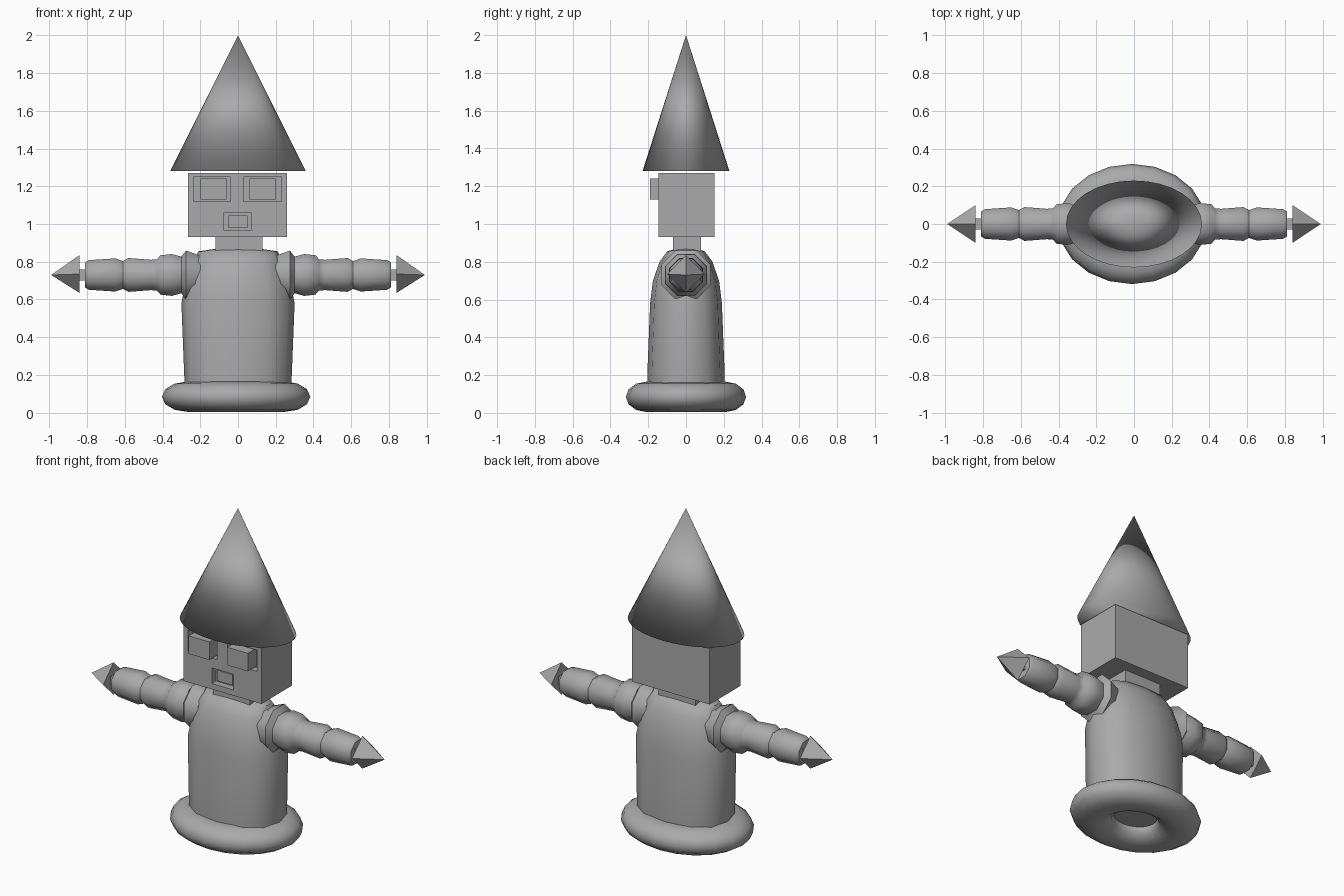
import bpy, bmesh, math
from mathutils import Matrix, Vector

cube = bpy.data.objects.get("Cube")
if cube:
    bpy.data.objects.remove(cube)

grey = bpy.data.materials.new("plain grey")
grey.use_nodes = True
grey.diffuse_color = (0.4, 0.4, 0.4, 1)
grey.node_tree.nodes["Principled BSDF"].inputs["Base Color"].default_value = (0.4, 0.4, 0.4, 1)


def finish(name, bm, angle=None):
    """Turn a bmesh into an object; angle sets smooth shading."""
    bmesh.ops.recalc_face_normals(bm, faces=bm.faces)
    mesh = bpy.data.meshes.new(name)
    bm.to_mesh(mesh)
    bm.free()
    obj = bpy.data.objects.new(name, mesh)
    bpy.context.collection.objects.link(obj)
    mesh.materials.append(grey)
    select(obj)
    if angle:
        bpy.ops.object.shade_smooth_by_angle(angle=math.radians(angle))
    return obj


def select(obj):
    bpy.ops.object.select_all(action='DESELECT')
    obj.select_set(True)
    bpy.context.view_layer.objects.active = obj


def box(name, lo, hi):
    bm = bmesh.new()
    bmesh.ops.create_cube(bm, size=1)
    lo, hi = Vector(lo), Vector(hi)
    for v in bm.verts:
        v.co = (lo + hi) / 2 + v.co * (hi - lo)
    return finish(name, bm)


def loft(name, rings, angle):
    """Skin a list of closed rings of points and cap both ends."""
    bm = bmesh.new()
    loops = [[bm.verts.new(p) for p in ring] for ring in rings]
    count = len(loops[0])
    for a, b in zip(loops, loops[1:]):
        for i in range(count):
            j = (i + 1) % count
            bm.faces.new((a[i], a[j], b[j], b[i]))
    bm.faces.new(loops[0])
    bm.faces.new(loops[-1])
    return finish(name, bm, angle)


def oval(count, power=1.0, turn=0.0):
    """Unit oval; a power below one squares it off."""
    pts = []
    for i in range(count):
        a = math.tau * i / count + turn
        c, s = math.cos(a), math.sin(a)
        pts.append((math.copysign(abs(c) ** power, c), math.copysign(abs(s) ** power, s)))
    return pts


# Flattened ring base
bm = bmesh.new()
rows = []
for u, v in oval(20):
    rows.append([bm.verts.new(((0.26 + 0.133 * c) * u - 0.01, (0.26 + 0.133 * c) * v * 0.81,
                               0.085 + 0.08 * s)) for c, s in oval(12)])
for i in range(20):
    for j in range(12):
        k, m = (i + 1) % 20, (j + 1) % 12
        bm.faces.new((rows[i][j], rows[k][j], rows[k][m], rows[i][m]))
finish("base_ring", bm, 60)

# Torso: height, half width, half depth
torso = [(0.08, 0.28, 0.20), (0.2, 0.285, 0.205), (0.58, 0.30, 0.19), (0.70, 0.275, 0.175),
         (0.80, 0.24, 0.14), (0.855, 0.21, 0.10), (0.87, 0.11, 0.05)]
loft("torso", [[(x * w, y * d, z) for x, y in oval(12, 0.85)] for z, w, d in torso], 50)

# Neck
box("neck", (-0.12, -0.07, 0.84), (0.13, 0.08, 0.95))

# Head with recessed eye sockets and mouth
head = box("head", (-0.265, -0.145, 0.93), (0.26, 0.15, 1.27))
openings = [((-0.235, 1.12), (-0.04, 1.25)), ((0.03, 1.12), (0.23, 1.25)),
            ((-0.075, 0.965), (0.07, 1.06))]
for (x0, z0), (x1, z1) in openings:
    cutter = box("cutter", (x0, -0.3, z0), (x1, -0.105, z1))
    mod = head.modifiers.new("opening", 'BOOLEAN')
    mod.operation, mod.solver, mod.object = 'DIFFERENCE', 'EXACT', cutter
    select(head)
    bpy.ops.object.modifier_apply(modifier=mod.name)
    bpy.data.objects.remove(cutter)

# Protruding eyes and sunken tongue
box("right_eye", (-0.20, -0.19, 1.13), (-0.06, -0.1, 1.24))
box("left_eye", (0.06, -0.19, 1.13), (0.20, -0.1, 1.24))
box("tongue", (-0.05, -0.125, 0.98), (0.05, -0.1, 1.045))

# Pointed hat with an oval brim
bm = bmesh.new()
bmesh.ops.create_cone(bm, cap_ends=True, segments=32, radius1=1, radius2=0, depth=0.72,
                      matrix=Matrix.Translation((0, 0, 1.64)))
bmesh.ops.scale(bm, vec=(0.36, 0.23, 1), verts=bm.verts)
finish("hat", bm, 180)

# Arms: distance from centre, radius
arm = [(0.20, 0.11), (0.275, 0.14), (0.30, 0.105), (0.35, 0.12), (0.41, 0.113), (0.43, 0.09),
       (0.46, 0.087), (0.58, 0.097), (0.61, 0.08), (0.65, 0.095), (0.79, 0.085), (0.81, 0.072)]
stub = [(0.78, 0.04), (0.86, 0.04)]
for name, side in (("left", 1), ("right", -1)):
    def along(part, profile, turn, count, angle):
        loft(name + part, [[(side * x, r * c, 0.73 + r * s) for c, s in oval(count, 1, turn)]
                           for x, r in profile], angle)
    along("_arm", arm, math.pi / 8, 8, 46)
    along("_wrist", stub, math.pi / 4, 4, None)
    # Diamond-based pyramid hand
    bm = bmesh.new()
    tip = bm.verts.new((side * 0.99, 0, 0.73))
    rim = [bm.verts.new((side * 0.84, 0.1 * c, 0.735 + 0.1 * s)) for c, s in oval(4)]
    bm.faces.new(rim)
    for i in range(4):
        bm.faces.new((rim[i], rim[(i + 1) % 4], tip))
    finish(name + "_hand", bm)
